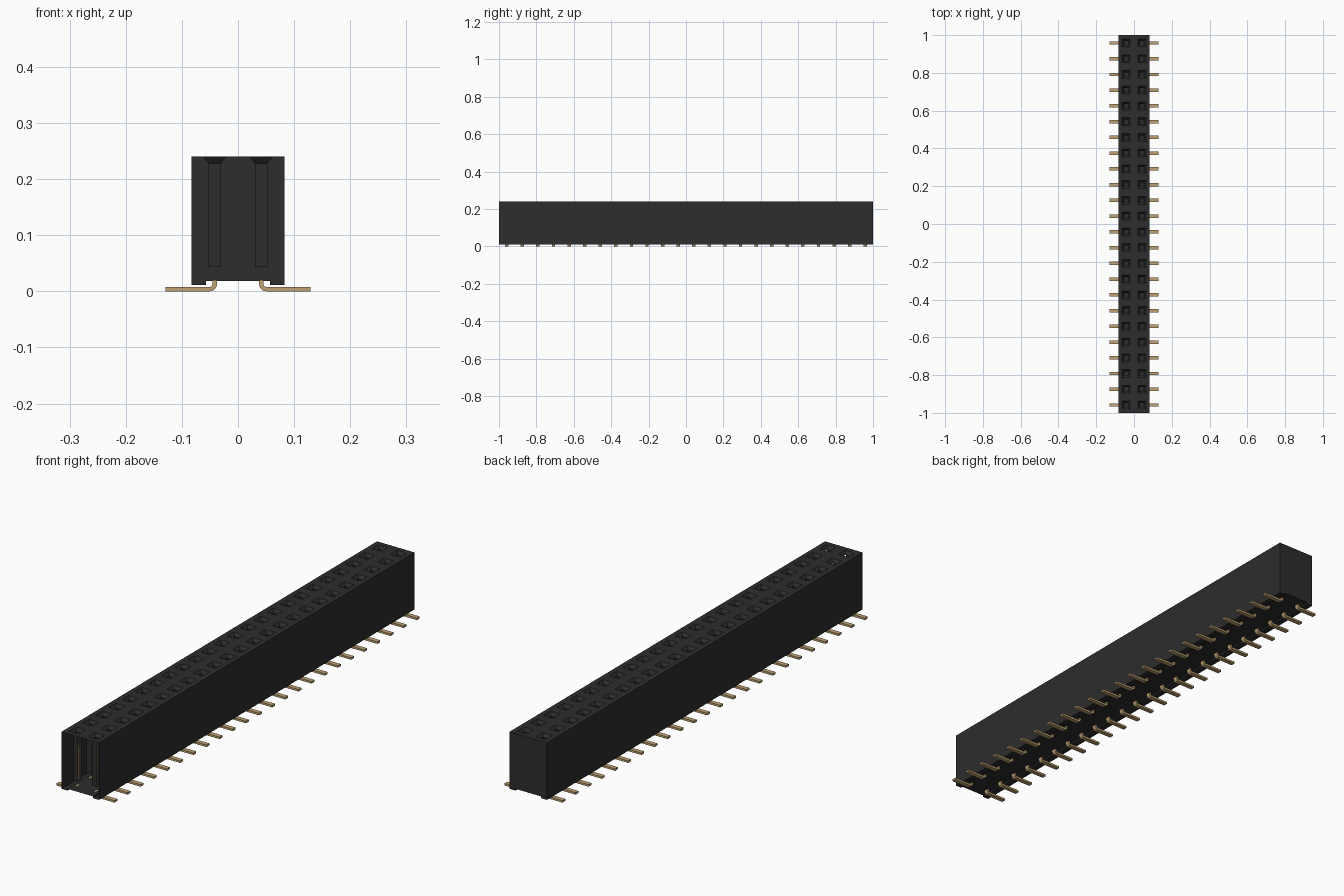
import bpy, bmesh, math

cube = bpy.data.objects.get("Cube")
if cube:
    bpy.data.objects.remove(cube, do_unlink=True)

ROWS = 24
PITCH = 2 / ROWS
HALF_W = 0.083
COL_X = HALF_W / 2
TOP, FLOOR, FOOT = 0.24, 0.018, 0.011


def material(name, rgb):
    m = bpy.data.materials.new(name)
    m.use_nodes = True
    m.diffuse_color = (*rgb, 1)
    m.node_tree.nodes["Principled BSDF"].inputs["Base Color"].default_value = (*rgb, 1)
    return m


black = material("black plastic", (0.026, 0.026, 0.027))
gold = material("gold metal", (0.52, 0.36, 0.17))


def finish(bm, name, mat):
    mesh = bpy.data.meshes.new(name)
    bm.to_mesh(mesh)
    bm.free()
    mesh.materials.append(mat)
    ob = bpy.data.objects.new(name, mesh)
    bpy.context.collection.objects.link(ob)
    return ob


def sites():
    for i in range(ROWS):
        for side in (-1, 1):
            yield side, (i + 0.5) * PITCH - 1


def ring(bm, x, y, z, hx, hy):
    return [bm.verts.new((x + sx * hx, y + sy * hy, z))
            for sx, sy in ((-1, -1), (1, -1), (1, 1), (-1, 1))]


# Housing shell: sides, feet and floor, closed at the back, open at the front
bm = bmesh.new()
inner = 0.057
outline = [(-HALF_W, TOP), (-HALF_W, FOOT), (-inner, FOOT), (-inner, FLOOR),
           (inner, FLOOR), (inner, FOOT), (HALF_W, FOOT), (HALF_W, TOP)]
front = [bm.verts.new((x, -1, z)) for x, z in outline]
back = [bm.verts.new((x, 1, z)) for x, z in outline]
for i in range(len(outline) - 1):
    bm.faces.new((front[i], back[i], back[i + 1], front[i + 1]))
bm.faces.new(back[::-1])
bmesh.ops.recalc_face_normals(bm, faces=bm.faces)
finish(bm, "housing_shell", black)

# Top deck: one cell per socket, with a funnel and a slotted well
bm = bmesh.new()
for side, y in sites():
    x = side * COL_X
    rings = [ring(bm, x, y, TOP, COL_X, PITCH / 2),
             ring(bm, x, y, TOP, 0.021, 0.021),
             ring(bm, x, y, TOP - 0.012, 0.011, 0.011),
             ring(bm, x, y, 0.043, 0.011, 0.011)]
    for level in range(3):
        a, b = rings[level], rings[level + 1]
        for k in range(4):
            if level == 2 and k % 2:      # wells stay open sideways
                continue
            n = (k + 1) % 4
            bm.faces.new((a[k], a[n], b[n], b[k]))
    bm.faces.new(rings[3])
bmesh.ops.remove_doubles(bm, verts=bm.verts, dist=0.0001)
finish(bm, "socket_deck", black)

# Spring contacts: a pair of thin leaves in each well
bm = bmesh.new()
for side, y in sites():
    for off in (-0.004, 0.004):
        x = side * COL_X + off
        low = ring(bm, x, y, 0.044, 0.001, 0.006)
        high = ring(bm, x - off * 0.4, y, 0.2, 0.001, 0.006)
        for k in range(4):
            n = (k + 1) % 4
            bm.faces.new((low[k], low[n], high[n], high[k]))
        bm.faces.new(high)
finish(bm, "spring_contacts", gold)

# Solder legs: flat strip bent outwards under the housing
T, R, TIP = 0.008, 0.013, 0.129
leg_x = COL_X - T / 2
arc = [math.radians(180 + 90 * i / 5) for i in range(6)]
cx, cz = leg_x + R, R
profile = [(leg_x, 0.02)]
profile += [(cx + R * math.cos(a), cz + R * math.sin(a)) for a in arc]
profile += [(TIP, 0), (TIP, T)]
profile += [(cx + (R - T) * math.cos(a), cz + (R - T) * math.sin(a)) for a in reversed(arc)]
profile += [(leg_x + T, 0.02)]
bm = bmesh.new()
for side, y in sites():
    a = [bm.verts.new((side * px, y - 0.009, pz)) for px, pz in profile]
    b = [bm.verts.new((side * px, y + 0.009, pz)) for px, pz in profile]
    bm.faces.new(a)
    bm.faces.new(b[::-1])
    for k in range(len(a)):
        n = (k + 1) % len(a)
        bm.faces.new((a[n], a[k], b[k], b[n]))
bmesh.ops.recalc_face_normals(bm, faces=bm.faces)
legs = finish(bm, "solder_legs", gold)
bpy.context.view_layer.objects.active = legs
legs.select_set(True)
bpy.ops.object.shade_smooth_by_angle(angle=math.radians(35))
